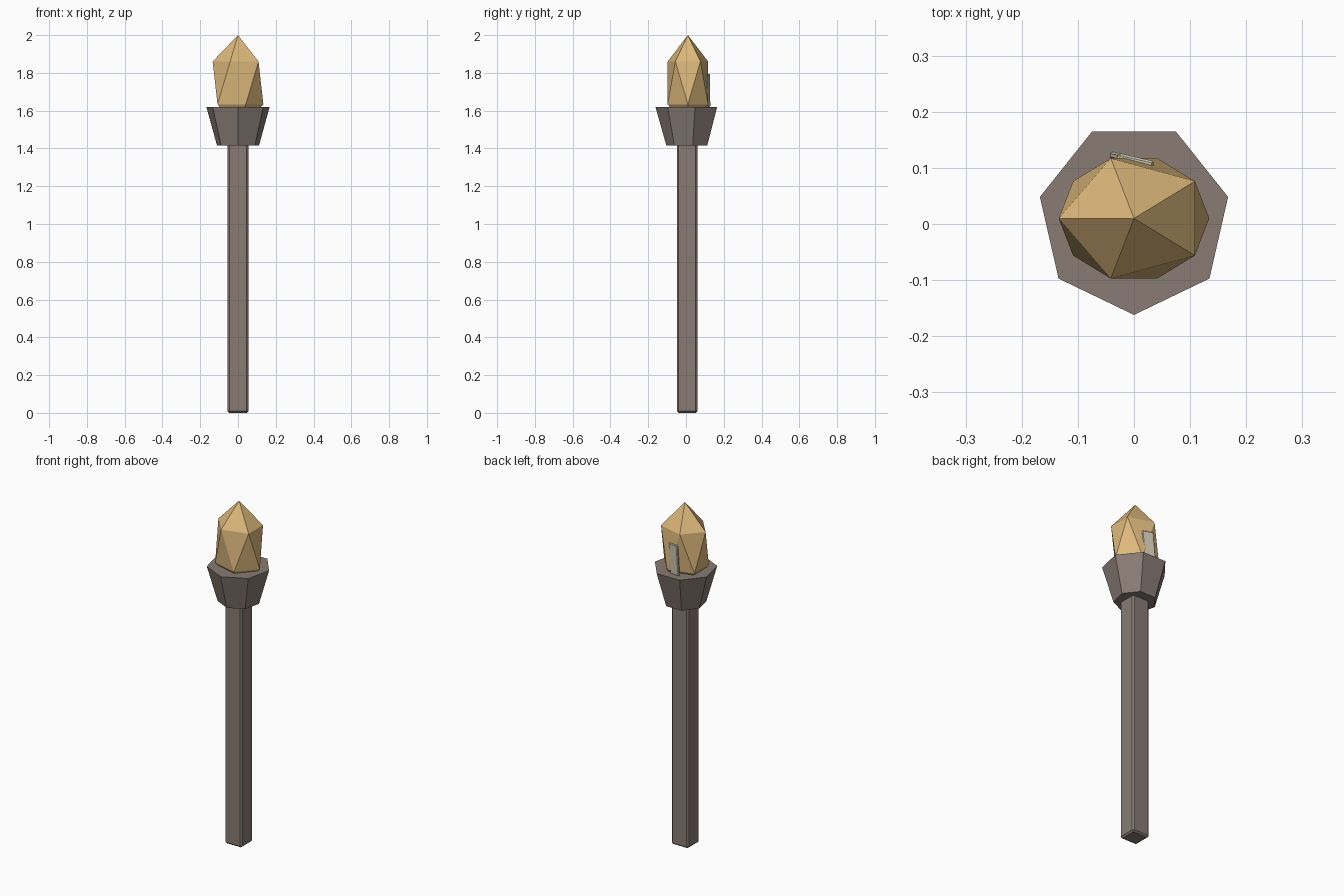
import bpy
import math

default = bpy.data.objects.get("Cube")
if default:
    bpy.data.objects.remove(default, do_unlink=True)


def material(name, color):
    mat = bpy.data.materials.new(name)
    mat.use_nodes = True
    mat.diffuse_color = (*color, 1)
    bsdf = next(n for n in mat.node_tree.nodes if n.type == 'BSDF_PRINCIPLED')
    bsdf.inputs["Base Color"].default_value = (*color, 1)
    return mat


def finish(name, mat, scale=(1, 1, 1), bevel=0):
    obj = bpy.context.object
    obj.name = name
    obj.scale = scale
    obj.data.materials.append(mat)
    if bevel:
        bpy.ops.object.transform_apply(location=False, rotation=False, scale=True)
        mod = obj.modifiers.new("Chamfer", 'BEVEL')
        mod.width = bevel
        mod.segments = 1
    return obj


stone = material("warm grey", (0.25, 0.2, 0.175))
gold = material("pale gold", (0.72, 0.48, 0.2))
glint = material("pale ash", (0.6, 0.56, 0.43))

AXIS_Y = 0.01

# Square shaft with chamfered edges, ending inside the cup
bpy.ops.mesh.primitive_cube_add(size=1, location=(0, 0.006, 0.75))
finish("shaft", stone, (0.11, 0.108, 1.5), 0.009)

# Seven-sided flared cup
bpy.ops.mesh.primitive_cone_add(vertices=7, radius1=0.114, radius2=0.172, depth=0.205,
                                location=(0, AXIS_Y, 1.518), rotation=(0, 0, math.pi))
finish("cup", stone)

# Faceted crystal flame
bpy.ops.mesh.primitive_ico_sphere_add(subdivisions=1, radius=1, location=(0, AXIS_Y, 1.747),
                                      rotation=(0, 0, math.pi))
finish("flame", gold, (0.15, 0.126, 0.253))

# Thin shard leaning on the back of the flame
bpy.ops.mesh.primitive_cube_add(size=1, location=(-0.004, 0.114, 1.705),
                                rotation=(0, 0.08, math.radians(-13)))
finish("shard", glint, (0.066, 0.014, 0.175), 0.004)
